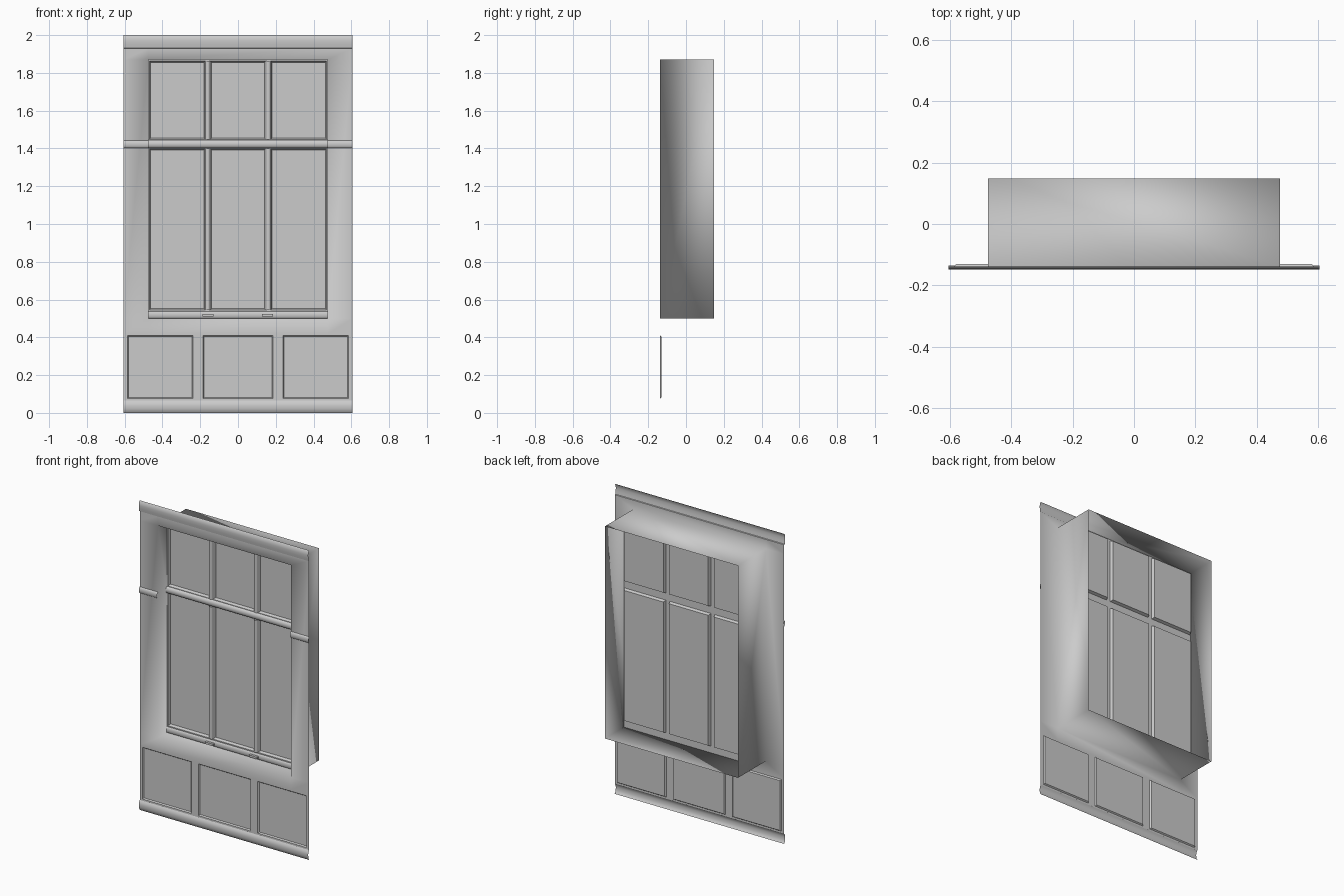
import bpy, bmesh, math

if "Cube" in bpy.data.objects:
    bpy.data.objects.remove(bpy.data.objects["Cube"])

GREY = (0.6, 0.6, 0.6, 1)
mat = bpy.data.materials.new("plain grey")
mat.use_nodes = True
mat.diffuse_color = GREY
bsdf = next(n for n in mat.node_tree.nodes if n.type == 'BSDF_PRINCIPLED')
bsdf.inputs["Base Color"].default_value = GREY
bsdf.inputs["Roughness"].default_value = 0.8

HALF_W = 0.605     # half width of the whole wall panel
OPEN_W = 0.475     # half width of the window opening
SILL, HEAD = 0.50, 1.87
WALL_Y, BACK_Y = -0.138, 0.148
FRAME_Y = -0.045


def finish(name, bm, angle=35):
    mesh = bpy.data.meshes.new(name)
    bm.to_mesh(mesh)
    bm.free()
    mesh.materials.append(mat)
    obj = bpy.data.objects.new(name, mesh)
    bpy.context.collection.objects.link(obj)
    bpy.ops.object.select_all(action='DESELECT')
    obj.select_set(True)
    bpy.context.view_layer.objects.active = obj
    if angle is None:
        bpy.ops.object.shade_smooth()
    else:
        bpy.ops.object.shade_smooth_by_angle(angle=math.radians(angle))
    return obj


def sheet(xs, zs, y):
    """Upright sheet of quads facing the front; returns mesh and cells."""
    bm = bmesh.new()
    grid = [[bm.verts.new((x, y, z)) for x in xs] for z in zs]
    cells = {}
    for j in range(len(zs) - 1):
        for i in range(len(xs) - 1):
            cells[i, j] = bm.faces.new((grid[j][i], grid[j][i + 1],
                                        grid[j + 1][i + 1], grid[j + 1][i]))
    bm.normal_update()
    return bm, cells


def recess(bm, faces, width, depth):
    bmesh.ops.inset_individual(bm, faces=faces, thickness=width,
                               depth=-depth, use_even_offset=True)


def moulding(name, profile, start, end, vertical=False):
    """Open strip: profile of (across, y) points swept from start to end."""
    bm = bmesh.new()

    def point(across, y, along):
        return (across, y, along) if vertical else (along, y, across)
    rows = [[bm.verts.new(point(a, y, t)) for t in (start, end)]
            for a, y in profile]
    for low, high in zip(rows, rows[1:]):
        quad = [low[0], low[1], high[1], high[0]]
        bm.faces.new(quad[::-1] if vertical else quad)
    return finish(name, bm, 50)


def bulge(a, b, y, depth, steps=8):
    """Half-round profile between a and b, standing forward of y."""
    return [((a + b) / 2 - (b - a) / 2 * math.cos(math.pi * i / steps),
             y - depth * math.sin(math.pi * i / steps))
            for i in range(steps + 1)]


# Wall sheet and the deep window reveal, one smooth surface
bm, cells = sheet([-HALF_W, -OPEN_W, OPEN_W, HALF_W],
                  [0.42, SILL, HEAD, 1.93], WALL_Y)
opening = cells[1, 1]
recess(bm, [opening], 0, BACK_Y - WALL_Y)
bmesh.ops.delete(bm, geom=[opening], context='FACES_ONLY')
finish("wall_and_reveal", bm, None)

# Three sunk panels below the window
bm, cells = sheet([-HALF_W, -0.585, -0.237, -0.185, 0.185, 0.237, 0.585, HALF_W],
                  [0.065, 0.076, 0.41, 0.42], WALL_Y)
recess(bm, [cells[i, 1] for i in (1, 3, 5)], 0.006, 0.008)
finish("base_panels", bm)

# Window frame with sunk panes
pane_edges = [-0.469, -0.174, -0.147, 0.147, 0.174, 0.469]
bm, cells = sheet([-OPEN_W] + pane_edges + [OPEN_W],
                  [SILL, 0.545, 1.40, 1.447, 1.862, HEAD], FRAME_Y)
recess(bm, [cells[i, j] for i in (1, 3, 5) for j in (1, 3)], 0.007, 0.018)
finish("window_frame_and_panes", bm)

# Glazing bars, transom and sill bead
for side, x in (("right", -0.1605), ("left", 0.1605)):
    for level, z0, z1 in (("lower", 0.545, 1.40), ("upper", 1.447, 1.862)):
        moulding(f"{level}_{side}_glazing_bar",
                 bulge(x - 0.0125, x + 0.0125, FRAME_Y, 0.01), z0, z1, True)
moulding("transom", bulge(1.402, 1.444, FRAME_Y, 0.014), -OPEN_W, OPEN_W)
moulding("sill_bead", bulge(SILL, 0.538, FRAME_Y, 0.008), -OPEN_W, OPEN_W)

# Sash lifts on the sill bead
for side, x in (("right", -0.16), ("left", 0.155)):
    bm = bmesh.new()
    bmesh.ops.create_cube(bm, size=1)
    bmesh.ops.scale(bm, vec=(0.058, 0.022, 0.013), verts=bm.verts)
    bmesh.ops.translate(bm, vec=(x, FRAME_Y - 0.012, 0.518), verts=bm.verts)
    finish(side + "_sash_lift", bm)

# Side rails level with the transom
for side, x0, x1 in (("right", -HALF_W, -OPEN_W), ("left", OPEN_W, HALF_W)):
    moulding(side + "_wall_rail", bulge(1.402, 1.442, WALL_Y, 0.009), x0, x1)

# Cornice and skirting
moulding("cornice", [(1.93, WALL_Y), (1.932, -0.143), (1.95, -0.146),
                     (1.97, -0.148), (1.99, -0.146), (2.0, -0.139)],
         -HALF_W, HALF_W)
moulding("skirting", [(0, -0.136), (0.01, -0.143), (0.022, -0.147),
                      (0.04, -0.148), (0.055, -0.145), (0.065, WALL_Y)],
         -HALF_W, HALF_W)
